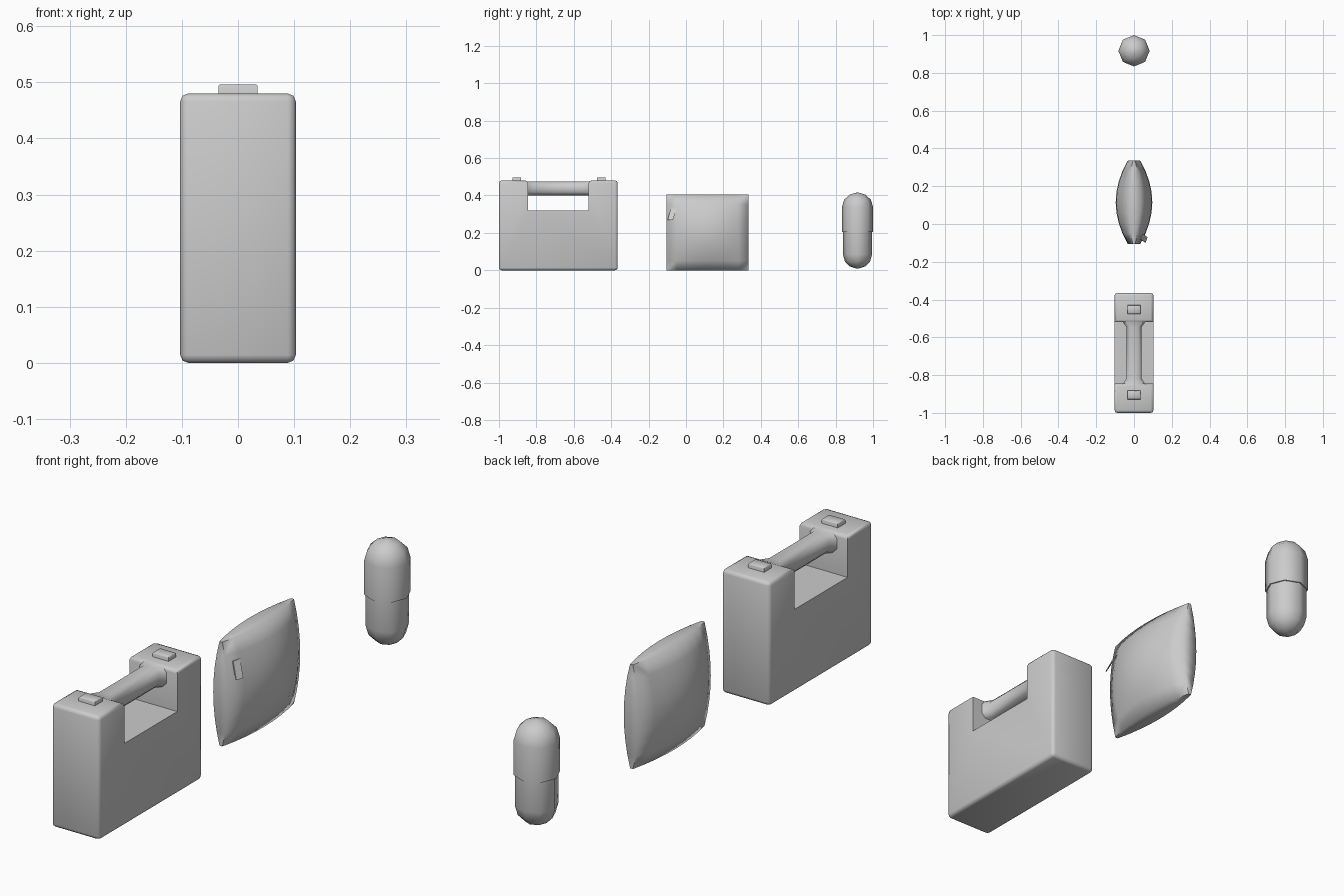
import bpy, bmesh, math
from mathutils import Vector

if "Cube" in bpy.data.objects:
    bpy.data.objects.remove(bpy.data.objects["Cube"])


def finish(name, bm, angle=50):
    bmesh.ops.recalc_face_normals(bm, faces=bm.faces)
    me = bpy.data.meshes.new(name)
    bm.to_mesh(me)
    bm.free()
    ob = bpy.data.objects.new(name, me)
    bpy.context.collection.objects.link(ob)
    bpy.ops.object.select_all(action='DESELECT')
    ob.select_set(True)
    bpy.context.view_layer.objects.active = ob
    bpy.ops.object.shade_smooth_by_angle(angle=math.radians(angle))
    return ob


def loft(bm, rings):
    """Bridge a list of point rings and cap both ends."""
    vs = [[bm.verts.new(p) for p in r] for r in rings]
    n = len(vs[0])
    for a, b in zip(vs, vs[1:]):
        for i in range(n):
            bm.faces.new((a[i], a[(i + 1) % n], b[(i + 1) % n], b[i]))
    bm.faces.new(vs[0])
    bm.faces.new(vs[-1])


# Case body: side profile with a grip notch, extruded across x
W = 0.103
profile = [(-1, 0), (-0.365, 0), (-0.365, 0.48), (-0.52, 0.48), (-0.52, 0.32),
           (-0.845, 0.32), (-0.845, 0.48), (-1, 0.48)]
bm = bmesh.new()
loft(bm, [[(x, y, z) for y, z in profile] for x in (-W, W)])
outer = [e for e in bm.edges if not any(abs(v.co.z - 0.32) < 0.01 for v in e.verts)]
bmesh.ops.bevel(bm, geom=outer, offset=0.014, segments=2, profile=0.5, affect='EDGES')
finish("case_body", bm)

# Carry handle: chamfered bar that flares where it meets the posts
bm = bmesh.new()
rings = []
for y, w in [(-0.86, 0.065), (-0.84, 0.055), (-0.82, 0.041),
             (-0.545, 0.041), (-0.525, 0.055), (-0.505, 0.065)]:
    b, t, c = 0.40, 0.476, 0.018
    rings.append([(-w + c, y, b), (w - c, y, b), (w, y, b + c), (w, y, t - c),
                  (w - c, y, t), (-w + c, y, t), (-w, y, t - c), (-w, y, b + c)])
loft(bm, rings)
finish("case_handle", bm)

# Latch buttons on the two posts
for i, y in enumerate((-0.905, -0.453)):
    bm = bmesh.new()
    bmesh.ops.create_cube(bm, size=1)
    for v in bm.verts:
        v.co = Vector((v.co.x * 0.07, y + v.co.y * 0.047, 0.484 + v.co.z * 0.025))
    top = [e for e in bm.edges if all(v.co.z > 0.49 for v in e.verts)]
    bmesh.ops.bevel(bm, geom=top, offset=0.003, segments=1, affect='EDGES')
    finish(f"latch_button_{i + 1}", bm)

# Pillow packet: two bulging sheets joined by a lens-shaped rim
bm = bmesh.new()
N = 8
sheets = []
for s in (-1, 1):
    grid = []
    for i in range(N + 1):
        row = []
        for j in range(N + 1):
            u, v = 2 * i / N - 1, 2 * j / N - 1
            cu, cv = 1 - u * u, 1 - v * v
            h = 0.006 + 0.027 * (cu + cv) + 0.037 * cu * cv
            row.append(bm.verts.new((s * h, 0.115 + 0.22 * u, 0.2025 + 0.2025 * v)))
        grid.append(row)
    for i in range(N):
        for j in range(N):
            bm.faces.new((grid[i][j], grid[i + 1][j], grid[i + 1][j + 1], grid[i][j + 1]))
    sheets.append(grid)
L, R = sheets
for k in range(N):
    for a in (0, N):
        bm.faces.new((L[a][k], L[a][k + 1], R[a][k + 1], R[a][k]))
        bm.faces.new((L[k][a], L[k + 1][a], R[k + 1][a], R[k][a]))
finish("pillow_packet", bm, 70)

# Tear tag: thin strip leaning out from the pillow
bm = bmesh.new()
tag = [Vector(p) for p in [(0.035, -0.082, 0.33), (0.042, -0.05, 0.33),
                           (0.07, -0.07, 0.27), (0.06, -0.098, 0.27)]]
loft(bm, [[p + Vector((d, 0, 0)) for p in tag] for d in (-0.002, 0.002)])
finish("tear_tag", bm, 30)


# Capsule: wider cap over a slightly narrower base, eight sides
def capsule_half(name, r, seam, shoulder, tip):
    bm = bmesh.new()
    levels = [(r, seam), (r, shoulder)]
    levels += [(r * math.cos(a), shoulder + (tip - shoulder) * math.sin(a))
               for a in (math.radians(30), math.radians(58), math.radians(80))]
    levels.append((r * 0.04, tip))
    loft(bm, [[(q * math.cos(k * math.pi / 4), 0.917 + q * math.sin(k * math.pi / 4), z)
               for k in range(8)] for q, z in levels])
    finish(name, bm, 60)


capsule_half("capsule_cap", 0.083, 0.205, 0.338, 0.415)
capsule_half("capsule_base", 0.078, 0.21, 0.085, 0.01)
